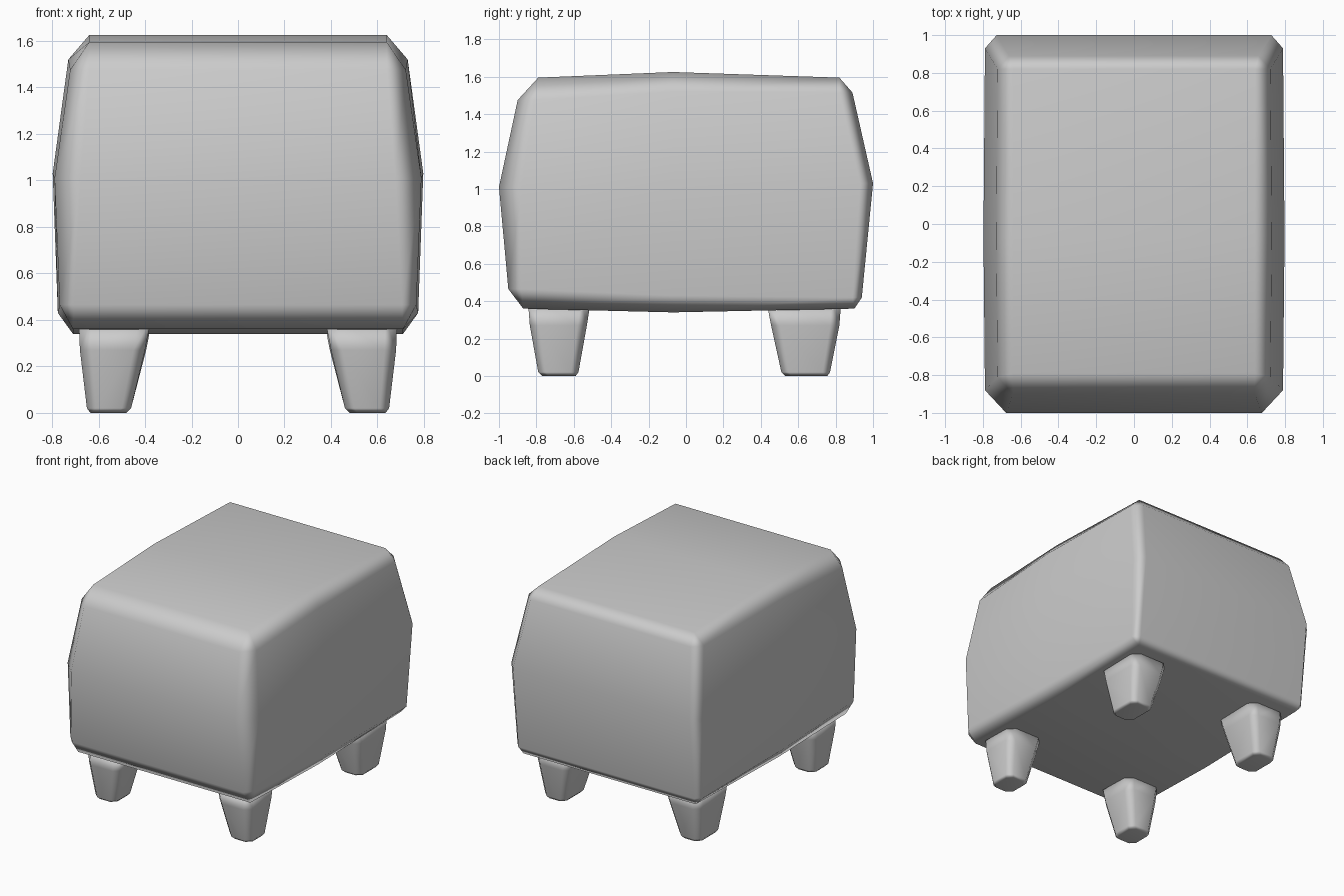
import bpy, bmesh
from mathutils import Vector

cube = bpy.data.objects.get("Cube")
if cube:
    bpy.data.objects.remove(cube, do_unlink=True)

grey = bpy.data.materials.new("plain_grey")
grey.use_nodes = True
GREY = (0.6, 0.6, 0.6, 1)
grey.diffuse_color = GREY
grey.node_tree.nodes["Principled BSDF"].inputs["Base Color"].default_value = GREY


def finish(bm, name):
    """Turn a bmesh into a smooth-shaded object."""
    bmesh.ops.remove_doubles(bm, verts=bm.verts, dist=0.0005)
    bmesh.ops.recalc_face_normals(bm, faces=bm.faces)
    for f in bm.faces:
        f.smooth = True
    mesh = bpy.data.meshes.new(name)
    bm.to_mesh(mesh)
    bm.free()
    mesh.materials.append(grey)
    obj = bpy.data.objects.new(name, mesh)
    bpy.context.collection.objects.link(obj)
    mod = obj.modifiers.new("soft_corners", 'WEIGHTED_NORMAL')
    mod.weight = 50
    return obj


def skin(bm, rings):
    """Join rings of equal length with quads."""
    for a, b in zip(rings, rings[1:]):
        n = len(a)
        for i in range(n):
            j = (i + 1) % n
            bm.faces.new((a[i], a[j], b[j], b[i]))


# Body: chamfered box lofted through levels, creased across the middle
# half width, front y, back y, front chamfer, back chamfer, z front, z middle, z back
LEVELS = [
    (0.71, -0.87, 0.90, 0.0, 0.0, 0.36, 0.34, 0.36),
    (0.775, -0.95, 0.94, 0.07, 0.05, 0.465, 0.43, 0.42),
    (0.797, -1.0, 1.0, 0.12, 0.07, 1.01, 1.03, 1.03),
    (0.73, -0.90, 0.89, 0.09, 0.07, 1.475, 1.52, 1.515),
    (0.64, -0.79, 0.82, 0.0, 0.0, 1.595, 1.625, 1.595),
]
MID_Y = -0.07
bm = bmesh.new()
rings = []
for w, yf, yb, cf, cb, zf, zm, zb in LEVELS:
    e = w - 0.008 if cf else w
    half = [(w - cf, yf, zf), (e, yf + cf, zf), (w, MID_Y, zm),
            (e, yb - cb, zb), (w - cb, yb, zb)]
    pts = half + [(-x, y, z) for x, y, z in reversed(half)]
    rings.append([bm.verts.new(p) for p in pts])
skin(bm, rings)
for r in (rings[0], rings[-1]):
    bm.faces.new((r[0], r[1], r[2], r[7], r[8], r[9]))
    bm.faces.new((r[2], r[3], r[4], r[5], r[6], r[7]))
finish(bm, "body")

# Legs: tapered, chamfered posts
# z, inner x, outer x, near y and far y for front and back, chamfer
FRONT = [(0.40, 0.375, 0.685, -0.845, -0.51, 0.05),
         (0.27, 0.40, 0.68, -0.835, -0.53, 0.05),
         (0.02, 0.46, 0.65, -0.79, -0.575, 0.04),
         (0.0, 0.48, 0.635, -0.77, -0.59, 0.035)]
BACK = [(0.40, 0.37, 0.685, 0.43, 0.83, 0.05),
        (0.27, 0.395, 0.68, 0.455, 0.82, 0.05),
        (0.02, 0.46, 0.65, 0.51, 0.77, 0.04),
        (0.0, 0.48, 0.635, 0.53, 0.755, 0.035)]


def leg(name, levels, side):
    bm = bmesh.new()
    rings = []
    for z, x0, x1, y0, y1, c in levels:
        pts = [(x0 + c, y0), (x1 - c, y0), (x1, y0 + c), (x1, y1 - c),
               (x1 - c, y1), (x0 + c, y1), (x0, y1 - c), (x0, y0 + c)]
        rings.append([bm.verts.new(Vector((x * side, y, z))) for x, y in pts])
    skin(bm, rings)
    bm.faces.new(rings[0])
    bm.faces.new(rings[-1])
    finish(bm, name)


for side, label in ((1, "left"), (-1, "right")):
    leg("front_leg_" + label, FRONT, side)
    leg("back_leg_" + label, BACK, side)
